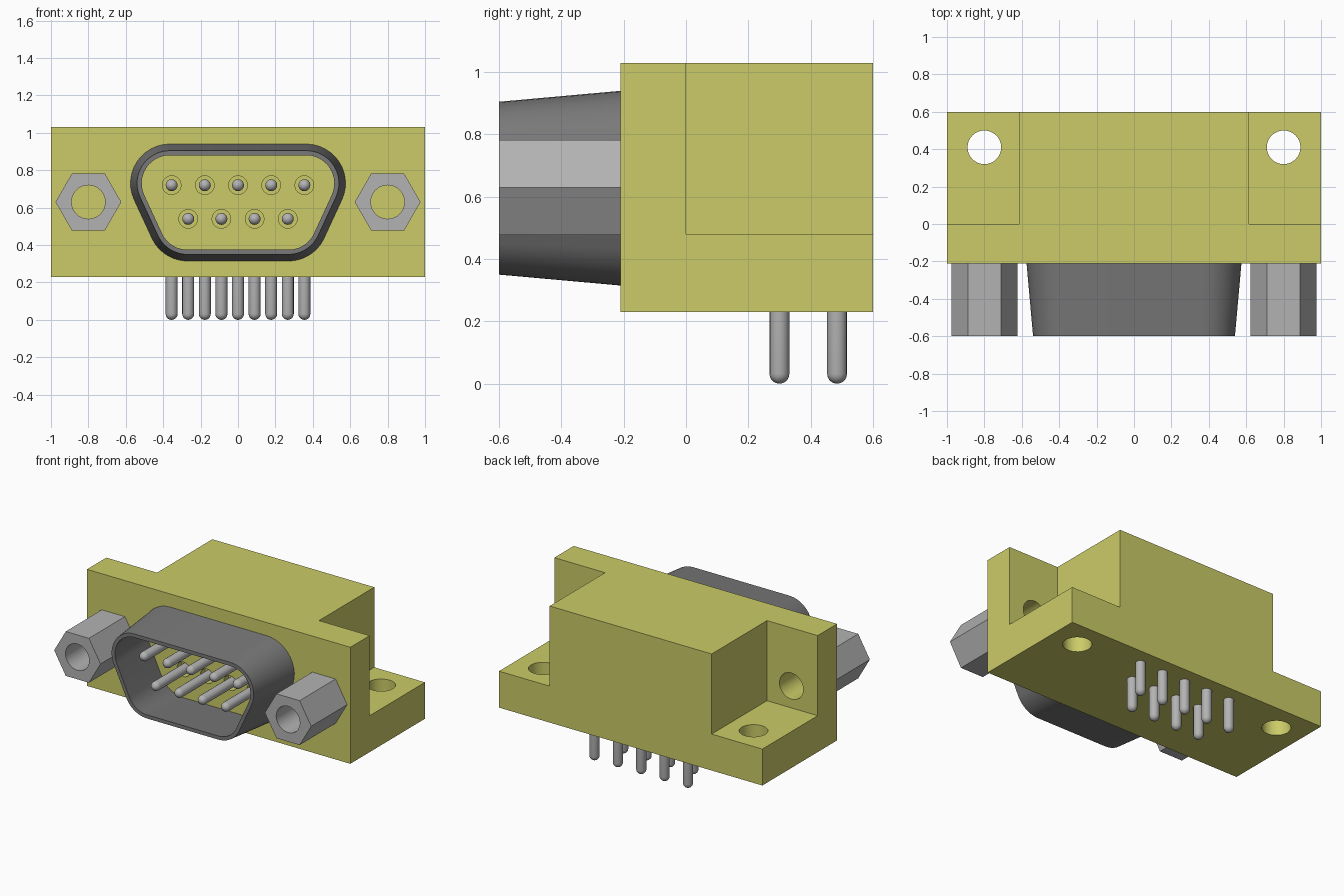
import bpy, bmesh, math
from mathutils import Vector, Matrix

if "Cube" in bpy.data.objects:
    bpy.data.objects.remove(bpy.data.objects["Cube"], do_unlink=True)


def material(name, rgb):
    m = bpy.data.materials.new(name)
    m.use_nodes = True
    m.diffuse_color = (*rgb, 1)
    m.node_tree.nodes["Principled BSDF"].inputs["Base Color"].default_value = (*rgb, 1)
    return m


YELLOW = material("olive yellow plastic", (0.6, 0.6, 0.14))
SILVER = material("light grey metal", (0.45, 0.45, 0.45))
DARK = material("dark grey metal", (0.19, 0.19, 0.19))


def finish(name, bm, mat=None):
    bmesh.ops.recalc_face_normals(bm, faces=bm.faces)
    mesh = bpy.data.meshes.new(name)
    bm.to_mesh(mesh)
    bm.free()
    ob = bpy.data.objects.new(name, mesh)
    bpy.context.collection.objects.link(ob)
    if mat:
        mesh.materials.append(mat)
    return ob


def activate(ob):
    bpy.ops.object.select_all(action='DESELECT')
    ob.select_set(True)
    bpy.context.view_layer.objects.active = ob


def smooth(ob):
    activate(ob)
    bpy.ops.object.shade_smooth_by_angle(angle=math.radians(35))


def box(name, lo, hi, mat=None):
    lo, hi = Vector(lo), Vector(hi)
    bm = bmesh.new()
    bmesh.ops.create_cube(bm, size=1, matrix=Matrix.Translation((lo + hi) / 2)
                          @ Matrix.Diagonal((*(hi - lo), 1)))
    return finish(name, bm, mat)


def loft(name, loops, mat=None, ring=False):
    """Skin a series of equal loops; close into a ring or cap both ends."""
    bm = bmesh.new()
    rows = [[bm.verts.new(p) for p in loop] for loop in loops]
    pairs = list(zip(rows, rows[1:]))
    if ring:
        pairs.append((rows[-1], rows[0]))
    else:
        bm.faces.new(rows[0])
        bm.faces.new(rows[-1])
    for a, b in pairs:
        for i in range(len(a)):
            j = (i + 1) % len(a)
            bm.faces.new((a[i], a[j], b[j], b[i]))
    return finish(name, bm, mat)


def rod(name, base, axis, stations, sides=24, mat=None):
    """Round rod along an axis; stations are (distance, radius)."""
    axis = Vector(axis)
    u = Vector((1, 0, 0))
    v = axis.cross(u)
    turns = [math.tau * i / sides for i in range(sides)]
    return loft(name, [[Vector(base) + axis * d + (u * math.cos(t) + v * math.sin(t)) * r
                        for t in turns] for d, r in stations], mat)


def cut(ob, cutter):
    mod = ob.modifiers.new("cut", 'BOOLEAN')
    mod.operation = 'DIFFERENCE'
    mod.solver = 'EXACT'
    mod.object = cutter
    activate(ob)
    bpy.ops.object.modifier_apply(modifier=mod.name)
    bpy.data.objects.remove(cutter, do_unlink=True)


PIN_R = 0.032


def pin(name, base, axis, length):
    steps = [math.radians(a) for a in (0, 18, 36, 54, 72, 86)]
    tip = [(length - PIN_R + PIN_R * math.sin(a), PIN_R * math.cos(a)) for a in steps]
    smooth(rod(name, base, axis, [(0, PIN_R)] + tip, 16, SILVER))


FRONT, BACK, NOSE = -0.21, 0.6, -0.6
PITCH = 0.0887
FORWARD, UP, DOWN = (0, -1, 0), (0, 0, 1), (0, 0, -1)

# Housing with two rear corner notches and mounting holes
body = box("housing", (-1, FRONT, 0.23), (1, BACK, 1.03), YELLOW)
for s in (-1, 1):
    xs = sorted((s * 0.615, s * 1.1))
    cut(body, box("notch_cutter", (xs[0], 0, 0.48), (xs[1], 0.7, 1.1)))
    cut(body, rod("board_hole_cutter", (s * 0.8, 0.41, 0.1), UP,
                  [(0, 0.09), (0.5, 0.09)], 32))
    cut(body, rod("screw_hole_cutter", (s * 0.8, 0.1, 0.63), FORWARD,
                  [(0, 0.09), (0.3, 0.09)], 32))

# Contact pins in shallow sockets, and solder pins in two rows
for i in range(-4, 5):
    upper = i % 2 == 0
    x, z = i * PITCH, 0.72 if upper else 0.54
    cut(body, rod("socket_cutter", (x, -0.16, z), FORWARD, [(0, 0.05), (0.1, 0.05)]))
    pin(f"contact_pin_{i + 5}", (x, -0.14, z), FORWARD, 0.4)
    pin(f"solder_pin_{i + 5}", (x, 0.485 if upper else 0.3, 0.25), DOWN, 0.25)
smooth(body)

# Hexagonal standoffs with a round bore
for s, side in ((-1, "right"), (1, "left")):
    nut = rod(f"{side}_hex_standoff", (s * 0.8, FRONT, 0.63), FORWARD,
              [(0, 0.176), (FRONT - NOSE, 0.176)], 6, SILVER)
    cut(nut, rod("bore_cutter", (s * 0.8, 0, 0.63), FORWARD, [(0, 0.09), (0.8, 0.09)], 32))
    smooth(nut)


def d_outline(y, r):
    """Rounded trapezoid: arcs of radius r about four fixed centres."""
    slope = 25
    pts = []
    for cx, cz, a0, a1 in ((0.365, 0.73, -slope, 90), (-0.365, 0.73, 90, 180 + slope),
                           (-0.27, 0.525, 180 + slope, 270), (0.27, 0.525, 270, 360 - slope)):
        for k in range(13):
            a = math.radians(a0 + (a1 - a0) * k / 12)
            pts.append((cx + r * math.cos(a), y, cz + r * math.sin(a)))
    return pts


# Tapered D-shaped shell around the contacts
shell = loft("connector_shell", [d_outline(FRONT, 0.21), d_outline(NOSE, 0.175),
                                 d_outline(NOSE, 0.15), d_outline(FRONT, 0.18)], DARK, ring=True)
smooth(shell)
